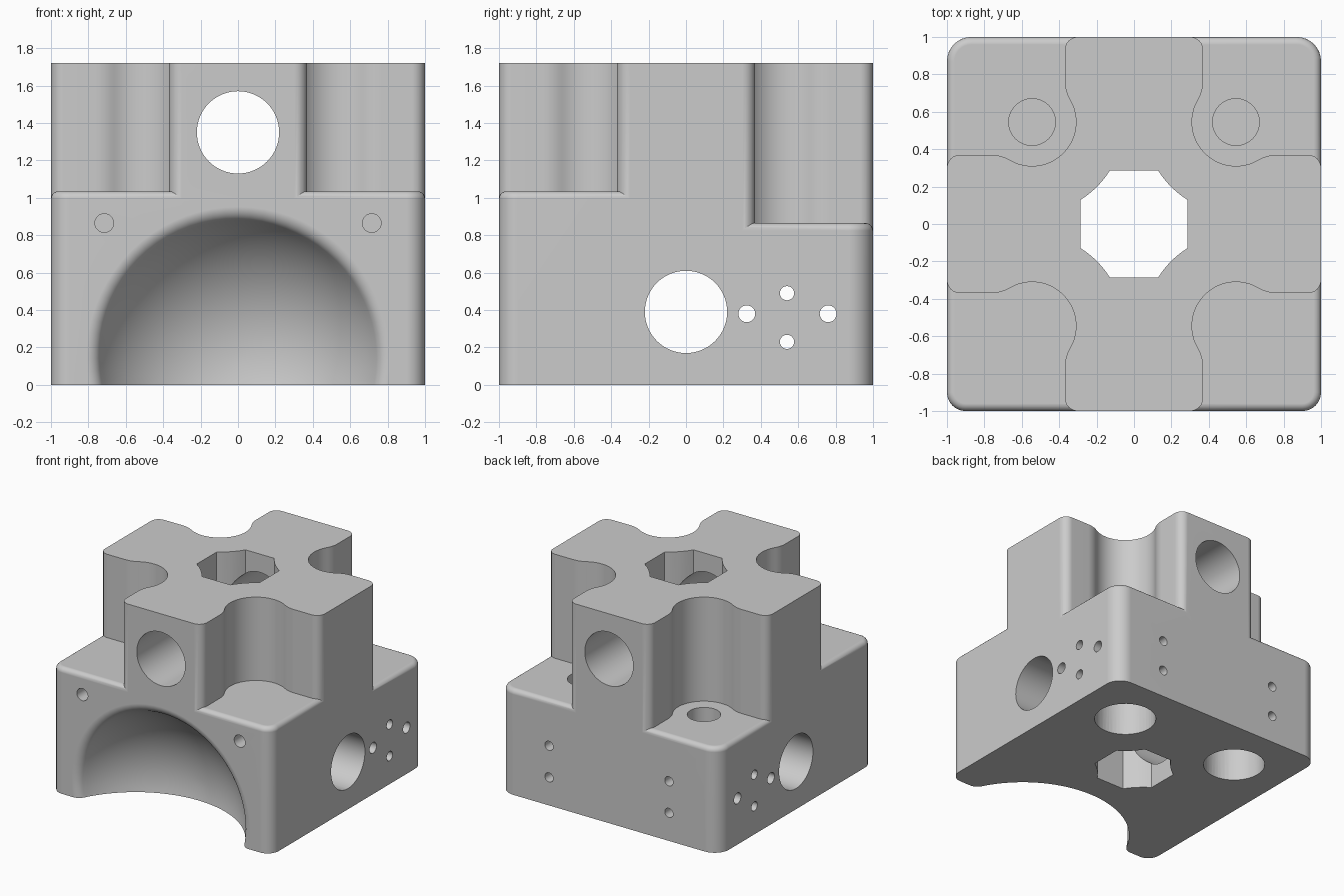
import bpy, bmesh, math
from mathutils import Matrix, Vector

if "Cube" in bpy.data.objects:
    bpy.data.objects.remove(bpy.data.objects["Cube"], do_unlink=True)

HEIGHT = 1.72
BORE = 0.545       # corner bore centre, both axes
NOTCH_R = 0.235

grey = bpy.data.materials.new("plain grey")
grey.use_nodes = True
grey.diffuse_color = (0.6, 0.6, 0.6, 1)
grey.node_tree.nodes["Principled BSDF"].inputs["Base Color"].default_value = (0.6, 0.6, 0.6, 1)


def arc(cx, cy, r, a0, a1, n):
    """Points on an arc, angles in degrees."""
    angles = [math.radians(a0 + (a1 - a0) * i / n) for i in range(n + 1)]
    return [(cx + r * math.cos(a), cy + r * math.sin(a)) for a in angles]


def four_fold(points):
    """Repeat a quadrant of outline around the centre."""
    out = []
    for _ in range(4):
        out += points
        points = [(-y, x) for x, y in points]
    return out


def finish(name, bm):
    bmesh.ops.recalc_face_normals(bm, faces=bm.faces)
    mesh = bpy.data.meshes.new(name)
    bm.to_mesh(mesh)
    bm.free()
    mesh.materials.append(grey)
    ob = bpy.data.objects.new(name, mesh)
    bpy.context.collection.objects.link(ob)
    return ob


def prism(name, outline, z0, z1, round_top=0):
    bm = bmesh.new()
    base = bm.faces.new([bm.verts.new((x, y, z0)) for x, y in outline])
    ext = bmesh.ops.extrude_face_region(bm, geom=[base])["geom"]
    top_verts = [g for g in ext if isinstance(g, bmesh.types.BMVert)]
    bmesh.ops.translate(bm, vec=(0, 0, z1 - z0), verts=top_verts)
    if round_top:
        rim = [e for e in bm.edges if all(v.co.z > z1 - 1e-4 for v in e.verts)]
        bmesh.ops.bevel(bm, geom=rim, offset=round_top, segments=5,
                        profile=0.5, affect='EDGES')
    return finish(name, bm)


def rod(name, start, end, r, n=32):
    start, end = Vector(start), Vector(end)
    axis = end - start
    bm = bmesh.new()
    place = Matrix.Translation((start + end) / 2) @ axis.to_track_quat('Z', 'Y').to_matrix().to_4x4()
    bmesh.ops.create_cone(bm, cap_ends=True, segments=n, radius1=r, radius2=r,
                          depth=axis.length, matrix=place)
    return finish(name, bm)


def rounded_rect(y0, y1, r):
    corners = [(1 - r, y0 + r, -90), (1 - r, y1 - r, 0),
               (r - 1, y1 - r, 90), (r - 1, y0 + r, 180)]
    return [p for cx, cy, a in corners for p in arc(cx, cy, r, a, a + 90, 8)]


def combine(target, other, operation):
    mod = target.modifiers.new("combine", 'BOOLEAN')
    mod.operation = operation
    mod.solver = 'EXACT'
    mod.object = other
    bpy.ops.object.select_all(action='DESELECT')
    bpy.context.view_layer.objects.active = target
    target.select_set(True)
    bpy.ops.object.modifier_apply(modifier=mod.name)
    bpy.data.objects.remove(other, do_unlink=True)


# Cross column: arm ends rounded, flowing into round corner notches
arm, end_r, flow_r = 0.37, 0.07, 0.2
off = BORE - (arm - flow_r)
along = math.sqrt((NOTCH_R + flow_r) ** 2 - off ** 2)
turn = math.degrees(math.atan2(along, off))
quadrant = (arc(1 - end_r, arm - end_r, end_r, 0, 90, 6)
            + arc(BORE + along, arm - flow_r, flow_r, 90, 90 + turn, 6)
            + arc(BORE, BORE, NOTCH_R, turn - 90, -180 - turn, 24)[1:]
            + arc(arm - flow_r, BORE + along, flow_r, -turn, 0, 6)[1:]
            + arc(arm - end_r, 1 - end_r, end_r, 0, 90, 6))
body = prism("mount_block", four_fold(quadrant), 0, HEIGHT)

# Lower corner blocks with softened top edges
combine(body, prism("front_block", rounded_rect(-1, 0.1, 0.1), 0, 1.035, 0.04), 'UNION')
combine(body, prism("back_block", rounded_rect(-0.1, 1, 0.13), 0, 0.865, 0.04), 'UNION')

# Central shaft: square with bulging corners
half, wall_r = 0.285, 0.49
a = math.degrees(math.acos((BORE - half) / wall_r))
shaft = four_fold(arc(BORE, BORE, wall_r, a - 180, -90 - a, 6))
cutters = [prism("shaft_cutter", shaft, -0.2, HEIGHT + 0.2)]

# Spherical hollow in the front with a flared lip
ball_r, ball_y, lip_r = 0.83, -1.33, 0.08
lip_y = -1 + lip_r
lip_x = math.sqrt((ball_r + lip_r) ** 2 - (lip_y - ball_y) ** 2)
tilt = math.degrees(math.atan2(lip_y - ball_y, lip_x))
profile = (arc(0, ball_y, ball_r, 90, tilt, 24)
           + arc(lip_x, lip_y, lip_r, 180 + tilt, 270, 8)[1:]
           + [(lip_x, -1.3), (0, -1.3)])
bm = bmesh.new()
verts = [bm.verts.new((max(x, 0) if x > 1e-6 else 0, y, 0)) for x, y in profile]
edges = [bm.edges.new(pair) for pair in zip(verts, verts[1:])]
bmesh.ops.spin(bm, geom=verts + edges, cent=(0, 0, 0), axis=(0, 1, 0),
               angle=math.tau, steps=72, use_merge=False)
bmesh.ops.remove_doubles(bm, verts=bm.verts, dist=1e-4)
bmesh.ops.translate(bm, vec=(0, 0, 0.14), verts=bm.verts)
cutters.append(finish("hollow_cutter", bm))

# Large cross holes
cutters.append(rod("upper_hole", (0, -1.2, 1.35), (0, 1.2, 1.35), 0.22, 64))
cutters.append(rod("lower_hole", (-1.2, 0, 0.39), (1.2, 0, 0.39), 0.22, 64))

# Corner bores, top holes, back pin holes and front pin holes
for s in (-1, 1):
    x = s * BORE
    cutters.append(rod("bore", (x, BORE, -0.2), (x, BORE, 0.6), NOTCH_R, 48))
    cutters.append(rod("top_hole", (x, BORE, 0.67), (x, BORE, 1.1), 0.125))
    cutters.append(rod("front_pin", (s * 0.715, -1.2, 0.865), (s * 0.715, -0.7, 0.865), 0.05, 24))
    for z in (0.23, 0.49):
        cutters.append(rod("back_pin", (x, BORE, z), (x, 1.2, z), 0.038, 24))

# Side pin holes in a diamond, right through
for y, z, r in ((0.325, 0.38, 0.045), (0.76, 0.38, 0.045), (0.54, 0.23, 0.038), (0.54, 0.49, 0.038)):
    cutters.append(rod("side_pin", (-1.2, y, z), (1.2, y, z), r, 24))

for cutter in cutters:
    combine(body, cutter, 'DIFFERENCE')

# Smooth shading with crisp edges
bpy.ops.object.shade_smooth_by_angle(angle=math.radians(30))
normals = body.modifiers.new("flat_faces", 'WEIGHTED_NORMAL')
normals.keep_sharp = True
